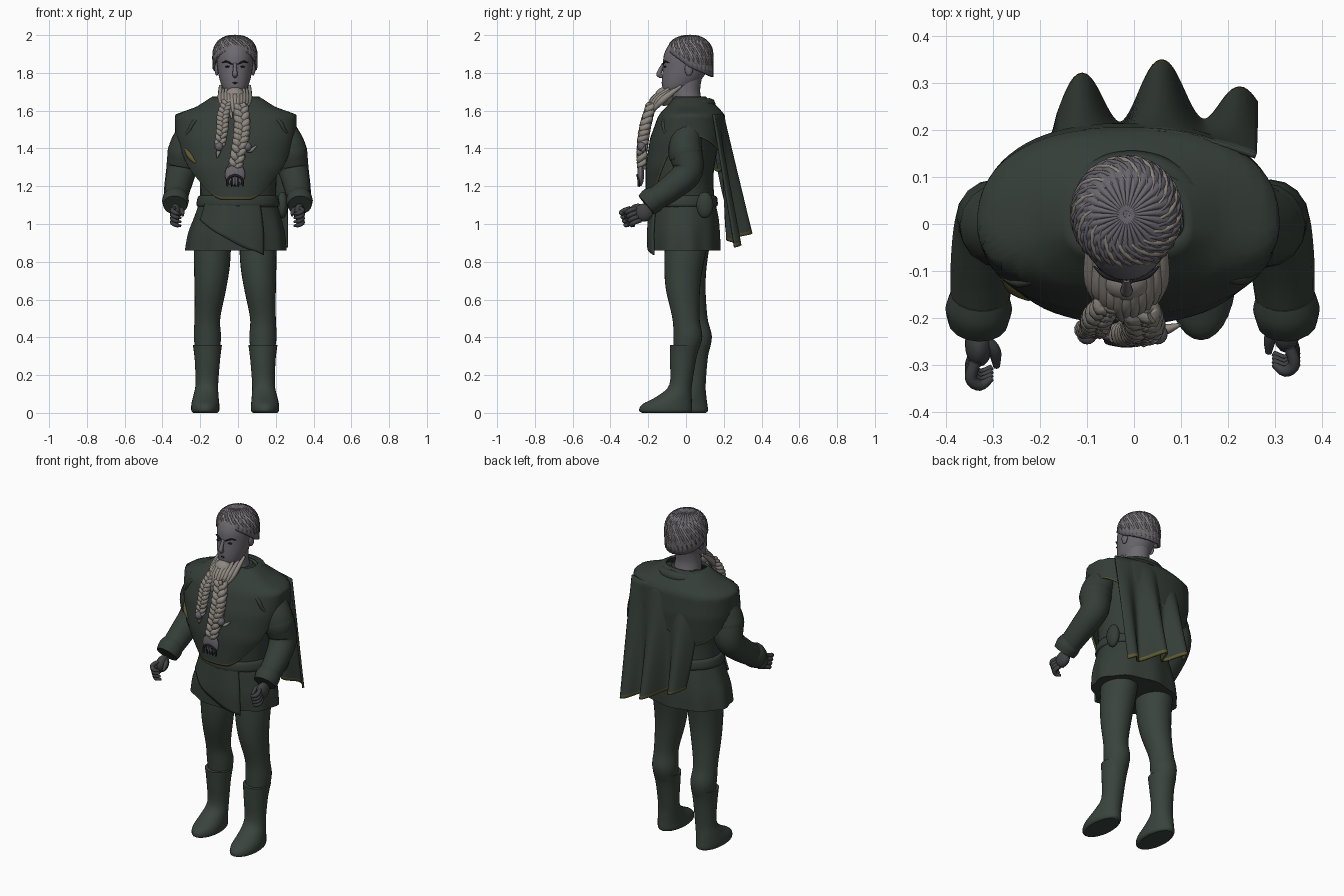
import bpy, bmesh
from math import sin, cos, pi, copysign
from mathutils import Vector

cube = bpy.data.objects.get("Cube")
if cube:
    bpy.data.objects.remove(cube, do_unlink=True)


def material(name, *rgb):
    m = bpy.data.materials.new(name)
    m.use_nodes = True
    m.diffuse_color = (*rgb, 1)
    m.node_tree.nodes["Principled BSDF"].inputs["Base Color"].default_value = (*rgb, 1)
    return m


cloth = material("dark green cloth", .035, .047, .039)
hose = material("green hose", .041, .056, .046)
trim = material("olive trim", .11, .1, .03)
skin = material("grey skin", .15, .14, .16)
hair_grey = material("grey hair", .14, .13, .15)
beard = material("pale beard", .27, .245, .215)
glove = material("dark glove", .05, .053, .055)
dark = material("near black", .015, .015, .018)


def spline(pts, t):
    """Smooth curve through tuples of any length."""
    n = len(pts) - 1
    s = min(max(t, 0), 1) * n
    i = min(int(s), n - 1)
    f = s - i
    p0, p1, p2, p3 = pts[max(i - 1, 0)], pts[i], pts[i + 1], pts[min(i + 2, n)]
    return [b + f * (c - a) / 2 + f * f * (a - 2.5 * b + 2 * c - d / 2)
            + f ** 3 * (1.5 * (b - c) + (d - a) / 2)
            for a, b, c, d in zip(p0, p1, p2, p3)]


def table(rows, z):
    """Linear lookup in rows sorted from high z to low z."""
    for a, b in zip(rows, rows[1:]):
        if z >= b[0]:
            f = min(max((a[0] - z) / (a[0] - b[0]), 0), 1)
            return [p + f * (q - p) for p, q in zip(a, b)]
    return rows[-1]


def surface(name, f, nu, nv, mats, closed=True, cap=False, thick=0):
    """Grid of f(u, v); a second material colours the last row as a hem."""
    bm = bmesh.new()
    rows = [[bm.verts.new(f(u / nu, v / nv)) for u in range(nu + (not closed))]
            for v in range(nv + 1)]
    for v in range(nv):
        a, b = rows[v], rows[v + 1]
        for u in range(nu):
            w = (u + 1) % len(a)
            face = bm.faces.new((a[u], a[w], b[w], b[u]))
            face.smooth = True
            face.material_index = int(len(mats) > 1 and v == nv - 1)
    if cap:
        bm.faces.new(rows[0][::-1])
        bm.faces.new(rows[-1])
    bmesh.ops.remove_doubles(bm, verts=bm.verts, dist=.00001)
    bmesh.ops.recalc_face_normals(bm, faces=bm.faces)
    me = bpy.data.meshes.new(name)
    bm.to_mesh(me)
    bm.free()
    for m in mats:
        me.materials.append(m)
    ob = bpy.data.objects.new(name, me)
    bpy.context.collection.objects.link(ob)
    if thick:
        mod = ob.modifiers.new("thickness", "SOLIDIFY")
        mod.thickness, mod.offset = thick, 0


def loft(name, rings, mat, nu=28, nv=24):
    """Stack of ellipses given as (z, x, y, rx, ry)."""
    def f(u, v):
        z, x, y, rx, ry = spline(rings, v)
        return x + rx * cos(u * 2 * pi), y + ry * sin(u * 2 * pi), z
    surface(name, f, nu, nv, [mat], cap=True)


def tube(name, pts, radii, mat, nu=8, nv=12):
    chord = Vector(pts[-1]) - Vector(pts[0])
    ref = Vector([float(i == min(range(3), key=lambda k: abs(chord[k]))) for i in range(3)])

    def f(u, v):
        t = Vector(spline(pts, v + .01)) - Vector(spline(pts, v - .01))
        side = t.cross(ref).normalized()
        up = side.cross(t).normalized()
        r = spline([(q,) for q in radii], v)[0]
        return Vector(spline(pts, v)) + r * (side * cos(u * 2 * pi) + up * sin(u * 2 * pi))
    surface(name, f, nu, nv, [mat], cap=True)


def ball(name, loc, scale, mat):
    bpy.ops.mesh.primitive_uv_sphere_add(segments=16, ring_count=10, location=loc)
    ob = bpy.context.object
    ob.name, ob.scale = name, scale
    ob.data.materials.append(mat)
    bpy.ops.object.shade_smooth()


def hem(t):
    return 1 if t > .97 else t * 1.025


# Legs and boots: the right foot stands further back
LEG = [(.94, .105, .01, .1, .12), (.78, .108, -.012, .095, .103), (.65, .117, -.016, .083, .09),
       (.5, .132, 0, .068, .072), (.4, .132, .01, .072, .076), (.3, .13, -.005, .06, .06)]
BOOT = [(.36, .132, -.006, .077, .08), (.28, .132, -.016, .067, .069), (.15, .135, -.028, .06, .06),
        (.09, .14, -.06, .067, .09), (.045, .143, -.1, .074, .132), (.012, .143, -.108, .074, .14),
        (0, .143, -.105, .064, .125)]
for side, label in ((1, "left"), (-1, "right")):
    def stance(rings):
        back = side < 0
        return [(z, side * x - back * .03, y + back * .085 * (1 - z), rx, ry)
                for z, x, y, rx, ry in rings]
    loft(label + "_leg", stance(LEG), hose)
    loft(label + "_boot", stance(BOOT), hose)

# Tunic body, folded skirt, front flap and belt
loft("tunic_body", [(1.08, 0, -.01, .2, .165), (1.25, 0, -.02, .205, .165),
                    (1.4, -.01, 0, .235, .165), (1.52, -.01, .02, .25, .14),
                    (1.6, -.01, .04, .14, .09), (1.66, -.01, .02, .08, .07)], cloth)
SKIRT = [(1.13, 0, -.015, .2, .165), (1.04, -.002, -.01, .228, .18),
         (.95, -.008, -.01, .255, .187), (.86, -.012, -.008, .266, .187)]


def skirt(a, t, grow=1):
    z, x, y, rx, ry = spline(SKIRT, t)
    k = grow * (1 + .025 * t * sin(9 * a))
    return x + rx * k * cos(a), y + ry * k * sin(a), z - max(t - 1, 0) * .2


surface("tunic_skirt", lambda u, v: skirt(u * 2 * pi, v), 90, 12, [cloth], cap=True)
surface("skirt_flap", lambda u, v: skirt(-2.5 + 1.5 * u, v * (.4 + .72 * u), 1.04),
        24, 12, [cloth], closed=False, thick=.01)
loft("belt", [(1.15, 0, -.015, .203, .168), (1.14, 0, -.015, .214, .18),
              (1.1, 0, -.015, .22, .183), (1.09, 0, -.015, .208, .17)], cloth, nv=9)
ball("hip_pouch", (.235, .1, 1.1), (.03, .045, .07), cloth)

# Shoulder mantle: broad apron in front, short over the arms
MANTLE = [(1.67, .12, .055, .1), (1.615, .205, .1, .165), (1.575, .317, .14, .2),
          (1.45, .313, .185, .21), (1.3, .285, .208, .2), (1.13, .19, .208, .18)]


def mantle(a, t, lift=0):
    c, s = cos(a), sin(a)
    depth = .2 + (.345 * (1 - c ** 4) if s < 0 else .12 * s * s + .24 * max(-c, 0) * s)
    z, rx, front, back = table(MANTLE, 1.67 - depth * hem(t))
    x = (rx + lift) * copysign(abs(c) ** .85, c)
    y = ((back if s > 0 else front) + lift) * copysign(abs(s) ** .85, s)
    return x - .012, y, z


surface("shoulder_mantle", lambda u, v: mantle(u * 2 * pi, v), 72, 20, [cloth, trim], thick=.012)
tube("mantle_clasp", [mantle(a, .72, .004) for a in (-2.58, -2.46, -2.32)], [.006, .016, .005], trim)
for a, step in ((-1.0, .16), (-2.1, -.16)):
    tube("mantle_lapel_seam", [mantle(a + k * step, .1 + .15 * k, .002)
                               for k in range(4)], [.004, .01, .01, .004], cloth)
tube("neck_cowl", [(.13 * cos(k * pi / 6) - .005, .035 + .09 * sin(k * pi / 6), 1.63 + .005 * sin(k * pi / 6))
                   for k in range(-1, 8)], [.012, .025, .032, .025, .012], cloth, nv=30)


# Back cape with deep folds, longer on the left
def cape(u, v):
    t = hem(v)
    x = -.2 + .46 * u + t * .04 * (1 - u)
    fold = .065 * t * cos((x - .06) * 2 * pi / .175) * (1 - .45 * u ** 3)
    bulge = .05 * sin(pi * u)
    bottom = 1.03 - .155 * u
    return x, .145 + bulge + .09 * t + fold, 1.58 - (1.58 - bottom) * t


surface("back_cape", cape, 60, 20, [cloth, trim], closed=False, thick=.012)

# Arms, cuffs and half closed hands
for side, label in ((1, "left"), (-1, "right")):
    reach = .03 * (side > 0)

    def at(x, y, z):
        return side * x - .003, y, z
    tube(label + "_sleeve", [at(.235, .01, 1.5), at(.275, -.005, 1.4), at(.298, .01, 1.28),
                             at(.318, -.08, 1.19), at(.328, -.2, 1.11)],
         [.075, .088, .08, .07, .06], cloth, 16, 24)
    tube(label + "_sleeve_band", [at(.27, -.001, 1.42), at(.279, -.003, 1.38), at(.286, 0, 1.34)],
         [.084, .091, .084], cloth, 16, 6)
    tube(label + "_cuff", [at(.326, -.15, 1.147), at(.328, -.18, 1.125), at(.33, -.21, 1.1)],
         [.062, .071, .064], cloth, 16, 8)
    ball(label + "_palm", at(.328, reach - .255, 1.06), (.03, .05, .048), glove)
    for i in range(4):
        y, z = reach - .27 - .008 * i, 1.02 + .021 * i
        tube(label + "_finger", [at(.335, y, z), at(.345, y - .035, z - .012),
                                 at(.325, y - .05, z - .025), at(.3, y - .035, z - .03)],
             [.012, .013, .012, .006], glove)
    tube(label + "_thumb", [at(.315, reach - .245, 1.085), at(.295, reach - .27, 1.07),
                            at(.29, reach - .305, 1.045)], [.012, .014, .007], glove)

# Head and face
CX = -.016
loft("neck", [(1.6, CX, .02, .085, .08), (1.7, CX, .0, .07, .075), (1.8, CX, .01, .07, .08)], skin)
loft("head", [(1.685, CX, -.06, .035, .04), (1.71, CX, -.052, .06, .07), (1.76, CX, -.025, .08, .102),
              (1.83, CX, 0, .094, .122), (1.9, CX, .01, .097, .126), (1.96, CX, .02, .078, .1),
              (1.985, CX, .02, .03, .04)], skin)
tube("nose", [(CX, -.118, 1.85), (CX, -.136, 1.815), (CX, -.142, 1.79), (CX, -.12, 1.778)],
     [.008, .011, .014, .007], skin)
tube("mouth", [(CX - .025, -.112, 1.743), (CX, -.126, 1.747), (CX + .025, -.112, 1.743)],
     [.002, .005, .002], dark)
for s in (-1, 1):
    ball("ear", (CX + s * .096, .015, 1.82), (.012, .022, .035), skin)
    ball("eye", (CX + s * .038, -.11, 1.833), (.015, .007, .005), dark)
    tube("eyebrow", [(CX + s * .014, -.122, 1.845), (CX + s * .045, -.111, 1.86),
                     (CX + s * .07, -.09, 1.853)], [.003, .005, .002], dark)


# Hair cap, square on top, with swirling locks
def hair(a, t, lift=0):
    s = sin(a)
    depth = .165 + (.09 if s < 0 else .05) * s
    z = 1.994 - depth * t ** 2.5
    r = max(1 - max((z - 1.87) / .124, 0) ** 2.6, 0) ** .42
    return CX + (.112 * r + lift) * cos(a), .02 + (.118 * r + lift) * s, z + lift * (1 - t)


surface("hair_cap", lambda u, v: hair(u * 2 * pi, v, .002 * sin(u * 60 * pi)), 120, 14,
        [hair_grey], thick=.012)
for i in range(28):
    start = i * 2 * pi / 28
    tube("hair_lock", [hair(start + .25 * k, .34 + .16 * k, .004) for k in range(5)],
         [.002, .005, .006, .006, .002], beard if i % 2 else hair_grey, 6)


# Beard: tapered locks, two plaits, beads and a medallion
def braid(name, pts, r):
    turns = 7 * pi
    for k in range(3):
        path = []
        for i in range(49):
            t = i / 48
            ph = t * turns + k * 2 * pi / 3
            x, y, z = spline(pts, t)
            path.append((x + r * sin(ph), y + r * .5 * sin(2 * ph), z))
        tube(name + "_strand", path, [r * .7, r * .85, r * .8, r * .6], beard, 7, 70)


ball("beard_base", (CX, -.115, 1.675), (.055, .05, .05), beard)
for i in range(11):
    s = (i - 5) / 5
    tube("beard_lock", [(CX + .078 * s, -.125 + .1 * s * s, 1.712 + .02 * s * s - .01 * (i % 2)),
                        (CX + .072 * s, -.175 + .05 * s * s, 1.655),
                        (CX + .045 * s, -.205 + .02 * s * s, 1.59 - .03 * (i % 2))],
         [.007, .018, .006], beard)
braid("main_plait", [(.015, -.185, 1.63), (.022, -.215, 1.52), (.01, -.23, 1.42), (CX, -.235, 1.3)], .025)
braid("right_plait", [(-.055, -.17, 1.65), (-.078, -.2, 1.58), (-.083, -.22, 1.5), (-.098, -.225, 1.41)], .019)
tube("curled_tip", [(.03, -.22, 1.405), (.065, -.225, 1.39), (.098, -.215, 1.415)],
     [.012, .012, .004], beard)
tube("plait_tail", [(-.098, -.22, 1.4), (-.105, -.222, 1.375), (-.11, -.22, 1.35)],
     [.011, .011, .003], beard)
for x in (-.1, .05):
    ball("plait_bead", (x, -.235, 1.41), (.022, .022, .024), hair_grey)
ball("medallion", (CX, -.24, 1.262), (.054, .018, .062), hair_grey)
tube("medallion_arch", [(CX - .042, -.25, 1.2), (CX - .036, -.252, 1.24), (CX, -.257, 1.258),
                        (CX + .036, -.252, 1.24), (CX + .042, -.25, 1.2)], [.006, .007, .006], dark)
for s in (-1, 0, 1):
    tube("medallion_bar", [(CX + s * .018, -.254, 1.25), (CX + s * .018, -.25, 1.222),
                           (CX + s * .018, -.246, 1.195)], [.005, .005, .003], dark)
